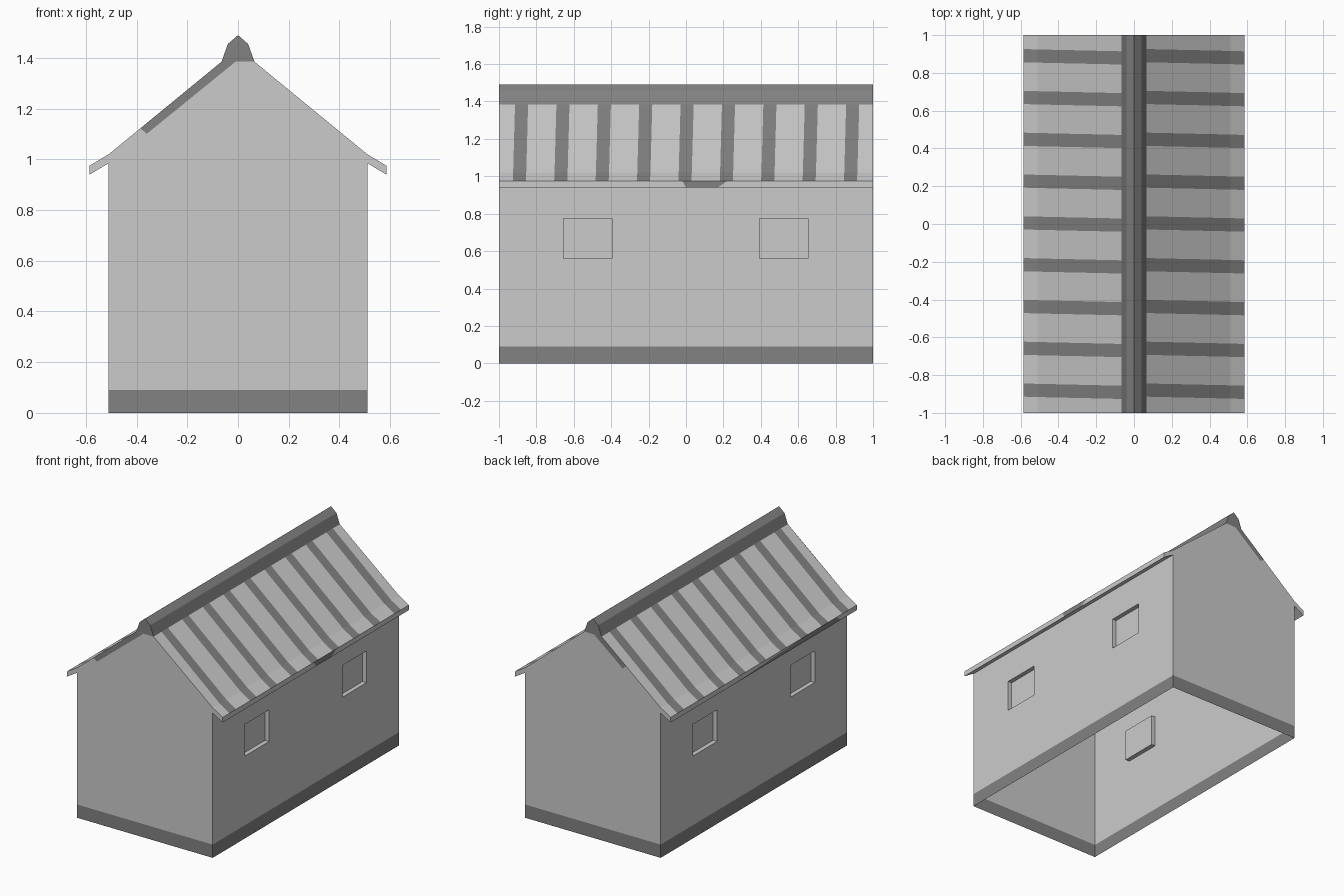
import bpy, bmesh
from mathutils import Vector

if "Cube" in bpy.data.objects:
    bpy.data.objects.remove(bpy.data.objects["Cube"])


def material(name, v):
    m = bpy.data.materials.new(name)
    m.diffuse_color = (v, v, v, 1)
    m.use_nodes = True
    m.node_tree.nodes["Principled BSDF"].inputs["Base Color"].default_value = m.diffuse_color
    return m


MATS = [material("light grey", 0.6), material("dark grey", 0.225)]
LIGHT, DARK = 0, 1
W, EAVE, L = 0.51, 0.585, 1.0          # half wall width, half roof width, half length
BAND, RIDGE = 0.09, 1.385              # top of base band, top of roof slopes
INSIDE = Vector((0, 0, 0.7))


class Part:
    """Collects flat faces, turned outward (or toward a given point)."""
    def __init__(self, name):
        self.name, self.bm = name, bmesh.new()

    def face(self, pts, mat=LIGHT, toward=None):
        f = self.bm.faces.new([self.bm.verts.new(p) for p in pts])
        f.normal_update()
        c = f.calc_center_median()
        want = (Vector(toward) - c) if toward else (c - INSIDE)
        if f.normal.dot(want) < 0:
            f.normal_flip()
        f.material_index = mat

    def done(self):
        bmesh.ops.remove_doubles(self.bm, verts=self.bm.verts, dist=0.0001)
        me = bpy.data.meshes.new(self.name)
        self.bm.to_mesh(me)
        self.bm.free()
        for m in MATS:
            me.materials.append(m)
        ob = bpy.data.objects.new(self.name, me)
        bpy.context.collection.objects.link(ob)


# Dark band around the foot of the walls (open underneath)
base = Part("base_band")
for s in (-1, 1):
    base.face([(s*W, -L, 0), (s*W, L, 0), (s*W, L, BAND), (s*W, -L, BAND)], DARK)
    base.face([(-W, s*L, 0), (W, s*L, 0), (W, s*L, BAND), (-W, s*L, BAND)], DARK)
base.done()

# Walls: gable ends, and long sides with two recessed windows each
walls = Part("walls")
ys = [-L, -0.655, -0.395, 0.393, 0.652, L]
zs = [BAND, 0.56, 0.775, 0.985]
for s in (-1, 1):
    walls.face([(x, s*L, z) for x, z in ((-W, BAND), (W, BAND), (W, 1.02),
               (0.065, RIDGE), (-0.065, RIDGE), (-W, 1.02))])
    for i in range(5):
        for j in range(3):
            corners = [(ys[i], zs[j]), (ys[i+1], zs[j]),
                       (ys[i+1], zs[j+1]), (ys[i], zs[j+1])]
            window = i in (1, 3) and j == 1
            x = s * (W - 0.03 if window else W)
            walls.face([(x, y, z) for y, z in corners], toward=(s*9, 0, 0.6))
            if window:
                mid = (s*W, (ys[i]+ys[i+1])/2, (zs[1]+zs[2])/2)
                for k in range(4):
                    (a, b), (c, d) = corners[k], corners[(k+1) % 4]
                    walls.face([(s*W, a, b), (s*W, c, d), (x, c, d), (x, a, b)],
                               toward=mid)
walls.done()

# Roof: striped slopes with a kink at the eaves, fascia and soffit
roof = Part("striped_roof")
edges = [-L]
for k in range(-4, 5):
    edges += [k*0.2213 - 0.035, k*0.2213 + 0.035]
edges.append(L)
rows = [(0.065, RIDGE, 0.006), (W, 1.02, -0.004), (EAVE, 0.975, -0.006)]
# worn dark patch on each fascia: top start, top end, bottom start, bottom end
patch = {1: (-0.02, 0.22, 0.0, 0.17), -1: (-0.78, -0.45, -0.83, 0.35)}
for s in (-1, 1):
    for i in range(len(edges) - 1):
        for (x0, z0, d0), (x1, z1, d1) in zip(rows, rows[1:]):
            def pt(x, z, d, y):
                return (s*x, y if abs(y) == L else y + s*d, z)
            roof.face([pt(x0, z0, d0, edges[i]), pt(x0, z0, d0, edges[i+1]),
                       pt(x1, z1, d1, edges[i+1]), pt(x1, z1, d1, edges[i])],
                      i % 2, toward=(s*5, 0, 9))
    t0, t1, b0, b1 = patch[s]
    tops, bots = [-L, t0, t1, L], [-L, b0, b1, L]
    for i in range(3):
        roof.face([(s*EAVE, tops[i], 0.975), (s*EAVE, tops[i+1], 0.975),
                   (s*EAVE, bots[i+1], 0.94), (s*EAVE, bots[i], 0.94)], i % 2)
    roof.face([(s*EAVE, -L, 0.94), (s*EAVE, L, 0.94), (s*W, L, 0.985),
               (s*W, -L, 0.985)], toward=(0, 0, -9))
    for e in (-1, 1):
        roof.face([(s*x, e*L, z) for x, z in ((W, 0.985), (EAVE, 0.94),
                  (EAVE, 0.975), (W, 1.02))], toward=(0, e*9, 1))
roof.done()

# Ridge cap
cap = Part("ridge_cap")
prof = [(-0.065, RIDGE), (-0.04, 1.455), (0, 1.49), (0.04, 1.455), (0.065, RIDGE)]
for (x0, z0), (x1, z1) in zip(prof, prof[1:]):
    cap.face([(x0, -L, z0), (x0, L, z0), (x1, L, z1), (x1, -L, z1)], DARK)
for e in (-1, 1):
    cap.face([(x, e*L, z) for x, z in prof], DARK)
cap.done()

# Painted dark strip on the left edge of each gable
trim = Part("gable_strip")
for e, end in ((-1, -0.385), (1, -0.25)):
    slope = (RIDGE - 1.02) / (W - 0.065)
    z_end = RIDGE + (end + 0.065) * slope
    trim.face([(x, e*(L + 0.001), z) for x, z in ((-0.01, RIDGE), (-0.065, RIDGE),
              (end, z_end), (end + 0.025, z_end - 0.022))], DARK)
trim.done()
